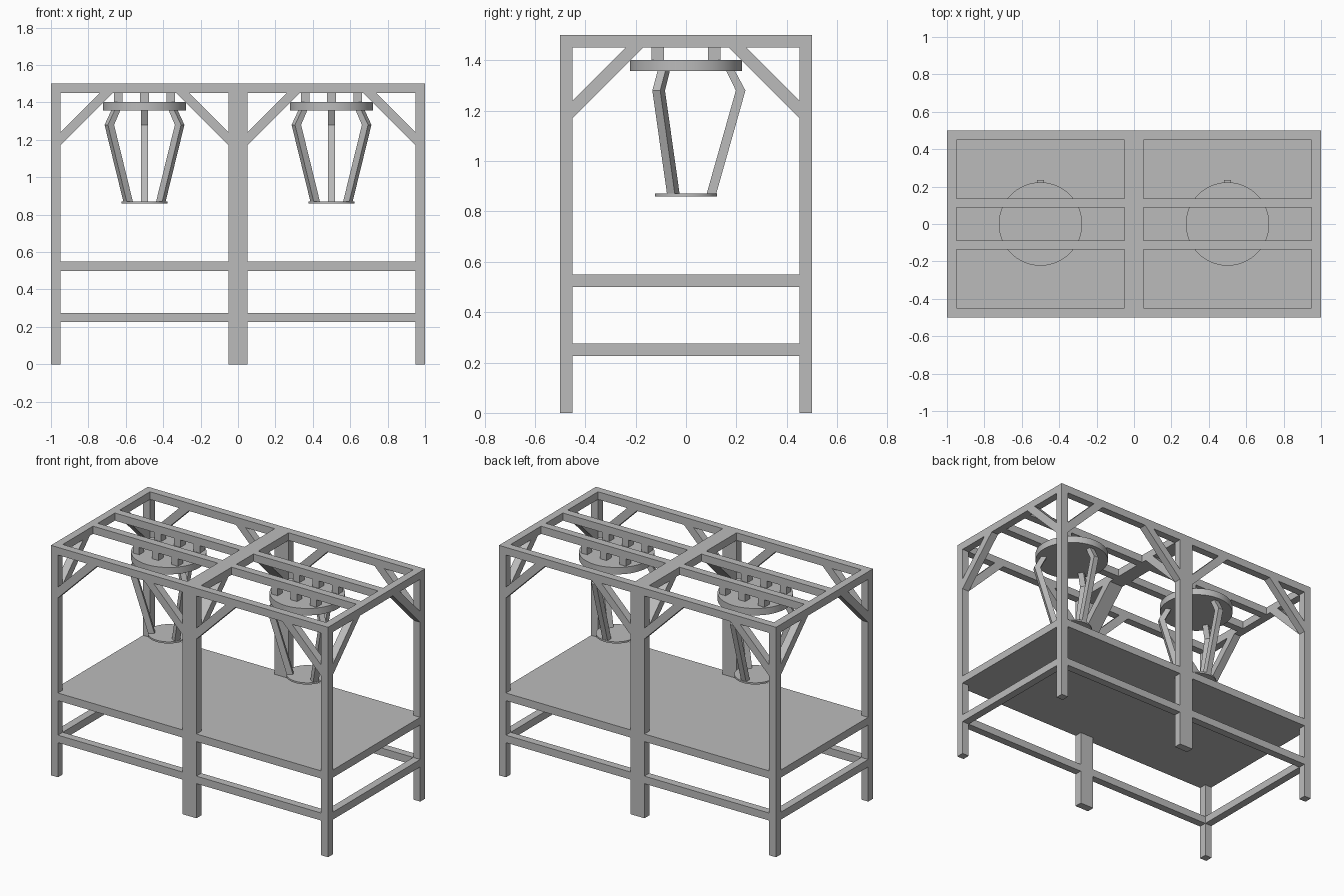
import bpy, bmesh, math
from mathutils import Matrix, Vector

cube = bpy.data.objects.get("Cube")
if cube:
    bpy.data.objects.remove(cube, do_unlink=True)

grey = bpy.data.materials.new("plain_grey")
grey.use_nodes = True
grey.diffuse_color = (0.5, 0.5, 0.5, 1)
grey.node_tree.nodes["Principled BSDF"].inputs["Base Color"].default_value = (0.5, 0.5, 0.5, 1)


def finish(name, bm):
    bmesh.ops.recalc_face_normals(bm, faces=bm.faces)
    mesh = bpy.data.meshes.new(name)
    bm.to_mesh(mesh)
    bm.free()
    mesh.materials.append(grey)
    obj = bpy.data.objects.new(name, mesh)
    bpy.context.collection.objects.link(obj)
    return obj


def box(name, x, y, z):
    """Box from three (low, high) ranges."""
    bm = bmesh.new()
    size = [b - a for a, b in (x, y, z)]
    centre = [(a + b) / 2 for a, b in (x, y, z)]
    bmesh.ops.create_cube(bm, size=1, matrix=Matrix.Translation(centre) @ Matrix.Diagonal((*size, 1)))
    return finish(name, bm)


def prism(name, profile, width, origin, angle):
    """Profile in (outward, z), extruded sideways, turned about z to face angle."""
    bm = bmesh.new()
    face = bm.faces.new([bm.verts.new((r, -width / 2, z)) for r, z in profile])
    side = bmesh.ops.extrude_face_region(bm, geom=[face])["geom"]
    bmesh.ops.translate(bm, vec=(0, width, 0),
                        verts=[v for v in side if isinstance(v, bmesh.types.BMVert)])
    bm.transform(Matrix.Translation(origin) @ Matrix.Rotation(math.radians(angle), 4, "Z"))
    return finish(name, bm)


def disc(name, radius, x, low, high):
    bm = bmesh.new()
    bmesh.ops.create_cone(bm, cap_ends=True, segments=64, radius1=radius, radius2=radius,
                          depth=high - low, matrix=Matrix.Translation((x, 0, (low + high) / 2)))
    obj = finish(name, bm)
    bpy.ops.object.select_all(action="DESELECT")
    obj.select_set(True)
    bpy.context.view_layer.objects.active = obj
    bpy.ops.object.shade_smooth_by_angle(angle=math.radians(40))


T = 0.05                      # bar thickness
TOP = (1.45, 1.5)
columns = {"right": (-1, -0.95), "middle": (-T, T), "left": (0.95, 1)}
rows = {"front": (-0.5, -0.45), "back": (0.45, 0.5)}

# Posts and long rails
for row, y in rows.items():
    for col, x in columns.items():
        box(f"{row}_{col}_post", x, y, (0, 1.5))
    for side, x in (("right", (-0.95, -T)), ("left", (T, 0.95))):
        box(f"{row}_{side}_top_beam", x, y, TOP)
        box(f"{row}_{side}_lower_rail", x, y, (0.226, 0.275))

# Cross beams and end rails
for col, x in columns.items():
    box(f"{col}_top_cross_beam", x, (-0.45, 0.45), TOP)
    if col != "middle":
        box(f"{col}_lower_rail", x, (-0.45, 0.45), (0.226, 0.275))

# Table top, notched around the posts by running in two overlapping directions
box("table_top", (-0.95, 0.95), (-0.5, 0.5), (0.5, 0.55))
for col in ("right", "left"):
    box(f"{col}_table_edge", columns[col], (-0.45, 0.45), (0.5, 0.55))

# Diagonal braces under the top beams
brace = [(0, 1.17), (0.28, 1.45), (0.21, 1.45), (0, 1.24)]
for row, y in rows.items():
    yc = sum(y) / 2
    for x, angle in ((-0.95, 0), (-T, 180), (T, 0), (0.95, 180)):
        prism(f"{row}_long_brace", brace, T, (x, yc, 0), angle)
    inner = -0.45 if row == "front" else 0.45
    for col, x in columns.items():
        prism(f"{row}_{col}_cross_brace", brace, x[1] - x[0],
              (sum(x) / 2, inner, 0), 90 if row == "front" else -90)

# Beams carrying the robots
HANG = 0.1125
for s in (-1, 1):
    y = (s * HANG - T / 2, s * HANG + T / 2)
    for side, x in (("right", (-0.95, -T)), ("left", (T, 0.95))):
        box(f"{side}_robot_beam", x, y, TOP)

# Hanging three-armed robots
arm = [(0.16, 1.357), (0.195, 1.357), (0.236, 1.28), (0.12, 0.87), (0.082, 0.87), (0.198, 1.28)]
for side, cx in (("right", -0.5), ("left", 0.5)):
    for dx in (-0.14, 0, 0.14):
        for s in (-1, 1):
            box(f"{side}_robot_hanger", (cx + dx - 0.023, cx + dx + 0.023),
                (s * HANG - T / 2, s * HANG + T / 2), (1.4, 1.45))
    disc(f"{side}_robot_base", 0.223, cx, 1.357, 1.402)
    disc(f"{side}_robot_platform", 0.124, cx, 0.86, 0.871)
    for angle in (90, 210, 330):
        prism(f"{side}_robot_arm", arm, 0.036, (cx, 0, 0), angle)
